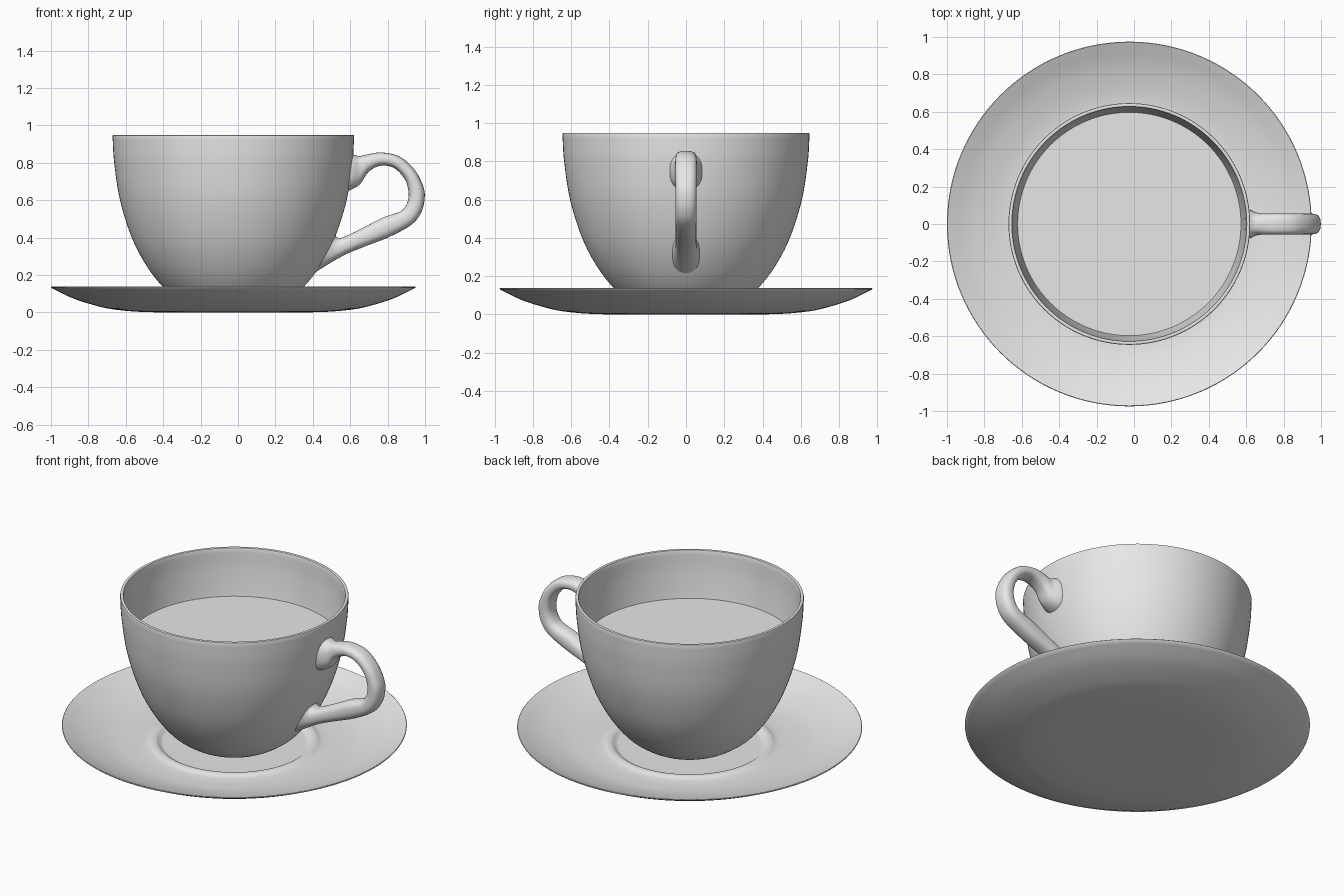
import bpy, bmesh, math
from mathutils import Vector

if "Cube" in bpy.data.objects:
    bpy.data.objects.remove(bpy.data.objects["Cube"])

CX = -0.025      # axis of cup and saucer
SEG = 128

china = bpy.data.materials.new("white_china")
china.diffuse_color = (0.8, 0.8, 0.8, 1)
china.use_nodes = True
china.node_tree.nodes["Principled BSDF"].inputs["Base Color"].default_value = china.diffuse_color


def spline(pts, n):
    """Catmull-Rom through points of any dimension."""
    pts = [Vector(p) for p in pts]
    ext = [2 * pts[0] - pts[1]] + pts + [2 * pts[-1] - pts[-2]]
    out = []
    for i in range(1, len(ext) - 2):
        a, b, c, d = ext[i - 1:i + 3]
        for k in range(n):
            t = k / n
            out.append(0.5 * (2 * b + (c - a) * t + (2 * a - 5 * b + 4 * c - d) * t * t
                              + (3 * b - a - 3 * c + d) * t ** 3))
    return out + [pts[-1]]


def skin(name, rings, angle=40):
    """Join closed rings of points into a capped, smooth mesh."""
    bm = bmesh.new()
    vs = [[bm.verts.new(p) for p in ring] for ring in rings]
    for a, b in zip(vs, vs[1:]):
        n = len(a)
        for i in range(n):
            bm.faces.new((a[i], a[(i + 1) % n], b[(i + 1) % n], b[i]))
    bm.faces.new(vs[0])
    if len(vs) > 1:
        bm.faces.new(vs[-1])
    bmesh.ops.recalc_face_normals(bm, faces=bm.faces[:])
    me = bpy.data.meshes.new(name)
    bm.to_mesh(me)
    bm.free()
    me.materials.append(china)
    ob = bpy.data.objects.new(name, me)
    bpy.context.collection.objects.link(ob)
    bpy.ops.object.select_all(action='DESELECT')
    ob.select_set(True)
    bpy.context.view_layer.objects.active = ob
    bpy.ops.object.shade_smooth_by_angle(angle=math.radians(angle))
    return ob


def lathe(name, profile):
    """Revolve (radius, z) points around the common axis."""
    return skin(name, [[(CX + r * math.cos(2 * math.pi * i / SEG),
                         r * math.sin(2 * math.pi * i / SEG), z)
                        for i in range(SEG)] for r, z in profile])


# saucer: underside, thin rim, upper side with a raised ring around the well
under = spline([(0.40, 0), (0.50, 0.003), (0.60, 0.011), (0.70, 0.027),
                (0.85, 0.072), (0.973, 0.131)], 5)
upper = spline([(0.972, 0.138), (0.85, 0.086), (0.70, 0.045), (0.58, 0.034),
                (0.50, 0.036), (0.465, 0.047), (0.44, 0.046), (0.415, 0.031),
                (0.38, 0.026), (0.10, 0.026)], 5)
lathe("saucer", under + [(0.975, 0.135)] + upper)

# cup: outer bowl, lip, inner wall
outer = spline([(0.20, 0.028), (0.25, 0.048), (0.31, 0.083), (0.38, 0.14), (0.465, 0.25),
                (0.543, 0.40), (0.606, 0.60), (0.637, 0.80), (0.646, 0.94)], 6)
inner = spline([(0.626, 0.942), (0.616, 0.80), (0.585, 0.60), (0.522, 0.40),
                (0.445, 0.26), (0.36, 0.16), (0.20, 0.06)], 6)
lathe("cup", outer + [(0.644, 0.947), (0.639, 0.949), (0.632, 0.949), (0.628, 0.947)] + inner)

# drink surface inside the cup
lathe("drink", [(0.602, 0.66)])

# handle: outer edge x, z; inner edge x, z; half width
sections = [
    (0.595, 0.855, 0.575, 0.645, 0.090), (0.622, 0.842, 0.614, 0.660, 0.078),
    (0.650, 0.836, 0.655, 0.688, 0.062), (0.690, 0.844, 0.700, 0.753, 0.056),
    (0.767, 0.855, 0.767, 0.785, 0.055), (0.864, 0.833, 0.837, 0.770, 0.055),
    (0.944, 0.763, 0.892, 0.712, 0.055), (0.990, 0.675, 0.910, 0.655, 0.055),
    (0.998, 0.610, 0.911, 0.610, 0.055), (0.980, 0.535, 0.895, 0.567, 0.055),
    (0.928, 0.469, 0.864, 0.538, 0.055), (0.810, 0.404, 0.773, 0.506, 0.055),
    (0.690, 0.357, 0.660, 0.448, 0.055), (0.585, 0.314, 0.562, 0.402, 0.056),
    (0.500, 0.268, 0.530, 0.402, 0.062), (0.415, 0.215, 0.515, 0.430, 0.075)]


def rounded(v, power=0.82):
    return math.copysign(abs(v) ** power, v)


rings = []
for ox, oz, ix, iz, w in spline(sections, 6):
    ring = []
    for i in range(32):
        a = 2 * math.pi * i / 32
        c, s = rounded(math.cos(a)), rounded(math.sin(a))
        ring.append(((ox + ix) / 2 + c * (ox - ix) / 2, s * w,
                     (oz + iz) / 2 + c * (oz - iz) / 2))
    rings.append(ring)
skin("handle", rings, 50)
